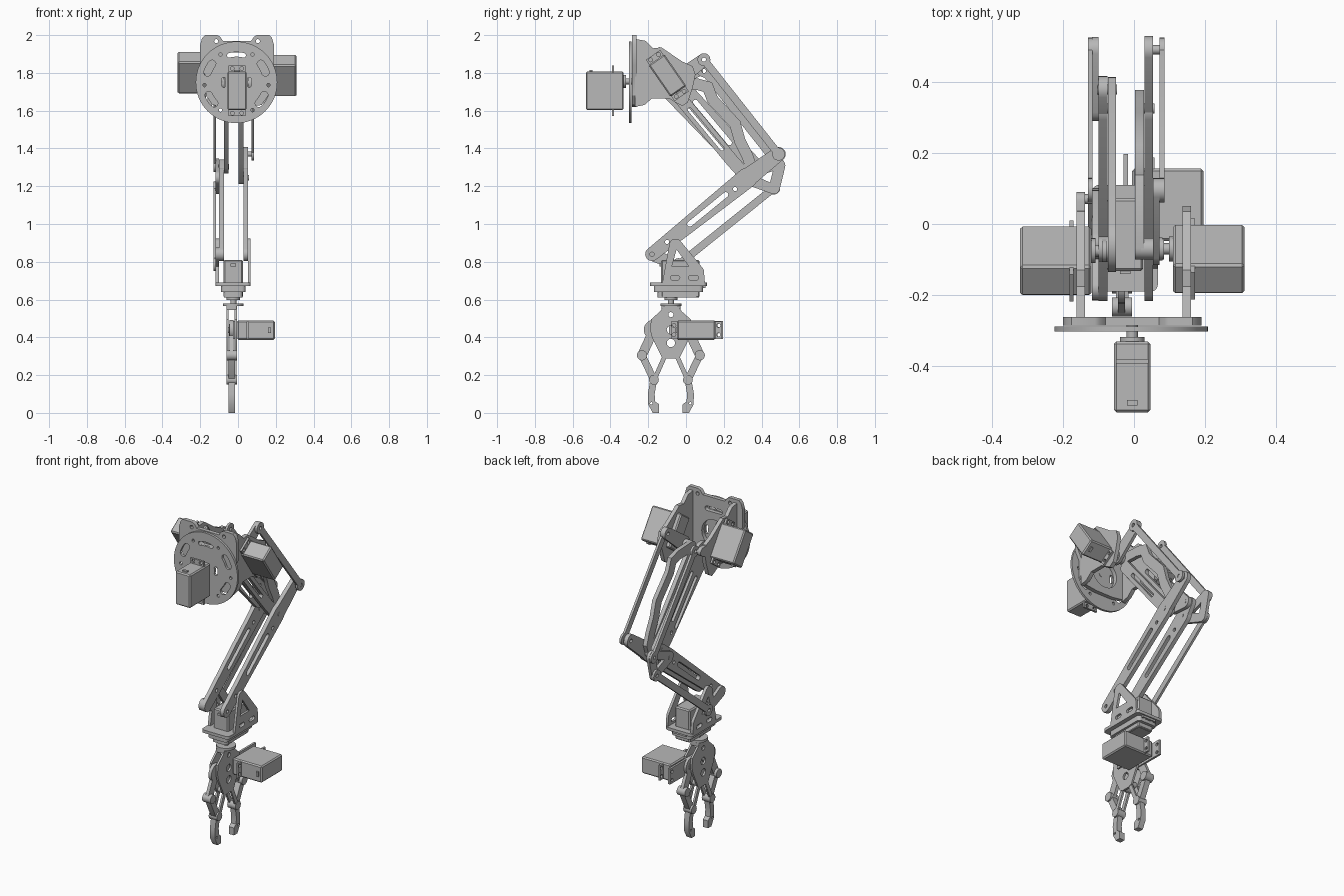
import bpy, bmesh, math
from mathutils import Vector, Matrix
from mathutils.geometry import convex_hull_2d

cube = bpy.data.objects.get("Cube")
if cube:
    bpy.data.objects.remove(cube, do_unlink=True)

grey = bpy.data.materials.new("plain grey")
grey.use_nodes = True
grey.diffuse_color = (0.48, 0.48, 0.48, 1)
grey.node_tree.nodes["Principled BSDF"].inputs["Base Color"].default_value = grey.diffuse_color

# Plate planes: columns are the world directions of local u, v and thickness
SIDE = Matrix(((0, 0, 1), (1, 0, 0), (0, 1, 0))).to_4x4()
FRONT = Matrix(((1, 0, 0), (0, 0, -1), (0, 1, 0))).to_4x4()
FLAT = Matrix.Identity(4)
made = []


def circle(x, y, r, n=20):
    return [Vector((x + r * math.cos(math.tau * i / n), y + r * math.sin(math.tau * i / n))) for i in range(n)]


def hull(*discs):
    pts = [p for d in discs for p in circle(*d)]
    return [pts[i] for i in convex_hull_2d(pts)]


def stroke(path, w):
    """Outline of a round-ended bar of half width w along a path."""
    p = [Vector(q) for q in path]
    d = [(b - a).normalized() for a, b in zip(p, p[1:])]
    side = lambda t: Vector((-t.y, t.x))
    mid = []
    for i in range(1, len(p) - 1):
        n = side((d[i - 1] + d[i]).normalized())
        mid.append((p[i], n * (w / n.dot(side(d[i])))))

    def cap(c, t):
        return [c + w * (math.cos(a) * side(t) + math.sin(a) * t) for a in [math.pi * k / 8 for k in range(9)]]
    return [c + o for c, o in mid] + cap(p[-1], d[-1]) + [c - o for c, o in reversed(mid)] + cap(p[0], -d[0])


def plate(name, plane, lo, hi, outline, holes=(), chamfer=0):
    """Flat sheet with holes, filling lo..hi along the plane's thickness."""
    cu = bpy.data.curves.new(name, 'CURVE')
    cu.dimensions, cu.fill_mode, cu.extrude = '2D', 'BOTH', abs(hi - lo) / 2
    for ring in [outline, *holes]:
        sp = cu.splines.new('POLY')
        sp.points.add(len(ring) - 1)
        for pt, q in zip(sp.points, ring):
            pt.co = (q[0], q[1], 0, 1)
        sp.use_cyclic_u = True
    tmp = bpy.data.objects.new(name, cu)
    bpy.context.collection.objects.link(tmp)
    mesh = bpy.data.meshes.new_from_object(tmp.evaluated_get(bpy.context.evaluated_depsgraph_get()))
    bpy.data.objects.remove(tmp, do_unlink=True)
    bm = bmesh.new()
    bm.from_mesh(mesh)
    bmesh.ops.remove_doubles(bm, verts=bm.verts, dist=1e-5)
    bmesh.ops.recalc_face_normals(bm, faces=bm.faces)
    if chamfer:
        bmesh.ops.dissolve_limit(bm, angle_limit=.01, verts=bm.verts, edges=bm.edges)
        bmesh.ops.bevel(bm, geom=bm.edges[:], offset=chamfer, segments=1, affect='EDGES')
    bm.to_mesh(mesh)
    bm.free()
    mesh.materials.clear()
    mesh.materials.append(grey)
    ob = bpy.data.objects.new(name, mesh)
    bpy.context.collection.objects.link(ob)
    shift = (lo + hi) / 2 * (-1 if plane is FRONT else 1)
    ob.matrix_world = plane @ Matrix.Translation((0, 0, shift))
    made.append(ob)
    return ob


def rod(name, x0, x1, y, z, r):
    plate(name, SIDE, x0, x1, circle(y, z, r))


def servo(name, origin, shaft, along):
    """Servo whose shaft leaves origin; the body is offset towards 'along'."""
    z, x = Vector(shaft), Vector(along).normalized()
    m = Matrix((x, z.cross(x), z)).transposed().to_4x4()
    m.translation = origin

    def box(part, x0, x1, w, z0, z1, holes=(), chamfer=0):
        ring = [(x0, -w), (x1, -w), (x1, w), (x0, w)]
        ob = plate(name + part, FLAT, z0, z1, ring, holes, chamfer)
        ob.matrix_world = m @ ob.matrix_world
    box("_body", -.052, .152, .051, -.2, 0, chamfer=.007)
    ears = [circle(u, v, .01, 12) for u in (-.068, .168) for v in (-.025, .025)]
    box("_flange", -.083, .183, .046, -.062, -.05, ears)
    box("_cable_exit", -.06, -.049, .015, -.18, -.165)
    for part, r, z0, z1 in (("_boss", .035, 0, .012), ("_shaft", .016, 0, .045), ("_horn", .032, .03, .042)):
        ob = plate(name + part, FLAT, z0, z1, circle(0, 0, r))
        ob.matrix_world = m @ ob.matrix_world


# Key joints in the side plane; the right elbow sits a little higher
S, E, F = (-.07, 1.745), (.325, 1.245), (-.18, .84)
R = (.378, 1.303)
D, C = (.49, 1.37), (.095, 1.87)
J, A = (.49, 1.31), (.095, 1.81)
K, L = (.465, 1.19), (-.04, .785)
hole = lambda p, r=.011: circle(*p, r, 12)

# Base disc with ring slots and the tabbed mounting plate behind it
ctr = (-.008, 1.75)


def arc_slot(mid, spread, r, w):
    angles = [math.radians(mid + spread * k / 4) for k in range(-4, 5)]
    return stroke([(ctr[0] + r * math.cos(a), ctr[1] + r * math.sin(a)) for a in angles], w)


slots = [arc_slot(a, 9, .162, .02) for a in (28, 152, 214, 326)] + [arc_slot(90, 15, .148, .012)]
slots += [arc_slot(a, 14, .07, .01) for a in (0, 180)]
slots += [hole((ctr[0] + .17 * math.cos(a), ctr[1] + .17 * math.sin(a)), .009)
          for a in [math.radians(d) for d in (60, 120, 185, 240, 300, 355)]]
plate("base_disc", FRONT, -.302, -.288, circle(*ctr, .216, 64), slots)
half = [(0, 1.97), (.075, 1.97), (.09, 1.992), (.105, 2), (.17, 2), (.185, 1.985), (.195, 1.95),
        (.195, 1.84), (.165, 1.78), (.165, 1.68), (.13, 1.63), (.06, 1.62)]
ring = [(x - .005, z) for x, z in half] + [(-x - .005, z) for x, z in reversed(half[1:])]
plate("mounting_plate", FRONT, -.286, -.262, ring,
      [circle(*ctr, .085, 32), stroke([(-.05, 1.895), (.04, 1.895)], .014)]
      + [hole((x, 1.968)) for x in (-.115, .105)])

# Shoulder side brackets
bracket = [(-.27, 1.98), (-.215, 1.97), (-.175, 1.93), (-.13, 1.935), (-.02, 1.86), (.035, 1.835), (.05, 1.79),
           (.035, 1.72), (.01, 1.645), (-.02, 1.625), (-.06, 1.645), (-.09, 1.665), (-.18, 1.665), (-.22, 1.63), (-.27, 1.62)]
for name, x in (("right", -.15), ("left", .148)):
    plate(name + "_shoulder_bracket", SIDE, x - .012, x + .012, bracket)
plate("level_rod_anchor", SIDE, -.162, -.138, hull((0, 1.79, .04), (.065, 1.805, .025)))
rod("level_rod_pin", -.15, -.116, .07, 1.805, .014)

# Servos
tilt = (0, -.57, .82)
servo("base_servo", (-.005, -.33, ctr[1] + .005), (0, 1, 0), (0, 0, -1))
servo("left_shoulder_servo", (.11, *S), (-1, 0, 0), tilt)
servo("right_shoulder_servo", (-.12, S[0] - .005, S[1] + .015), (1, 0, 0), tilt)
servo("wrist_servo", (-.025, -.08, .61), (0, 0, -1), (0, 1, 0))
servo("gripper_servo", (-.005, .004, .438), (-1, 0, 0), (0, 1, 0))

# Upper arm: slotted bar on one side, wavy bar over a straight rail on the other
plate("right_upper_arm", SIDE, -.073, -.05, hull((-.06, 1.72, .075), (.285, 1.32, .045), (*R, .035)),
      [stroke([(.01, 1.60), (.2, 1.375)], .013), stroke([(.05, 1.645), (.23, 1.43)], .013),
       hole(R), hole((.245, 1.355)), hole((.285, 1.41))])
wave = [S, (.06, 1.74), (.115, 1.725), (.14, 1.66), (.2, 1.595), (.26, 1.53), (.285, 1.44), (.325, 1.36), (.345, 1.3), E]
plate("left_upper_arm", SIDE, .003, .028, stroke(wave, .03), [hole(E)])
plate("left_arm_rail", SIDE, .003, .028, stroke([(-.05, 1.69), (.24, 1.34), E], .034),
      [stroke([(.02, 1.605), (.19, 1.40)], .011)])
rod("shoulder_hub_left", .02, .085, *S, .03)
rod("shoulder_hub_right", -.1, -.05, *S, .035)
rod("elbow_pin_left", .003, .057, *E, .014)
rod("elbow_pin_right", -.102, -.048, *R, .014)
rod("triangle_pin", -.12, -.073, *E, .014)

# Forearm plates
window = [stroke([(.02, 1.0), (.21, 1.155)], .014), hole(E), hole(F), hole((-.1, .905)), hole((.26, 1.185))]
for name, x0, x1, tip in (("left", .029, .054, D), ("right", -.1, -.075, R)):
    plate(name + "_forearm", SIDE, x0, x1, hull((*F, .036), (.2, 1.145, .048), (*E, .054)), window)
    plate(name + "_forearm_lever", SIDE, x0, x1, hull((*E, .05), (*tip, .038)), [hole(tip), hole(E)])

# Parallel linkage: crank, rods and elbow triangle
plate("crank", SIDE, .054, .072, hull((*S, .045), (*C, .034)), [hole(C)])
bars = (("drive_rod", .072, .086, C, D, .02), ("level_rod_upper", -.13, -.116, A, J, .02),
        ("level_rod_lower", -.13, -.116, K, L, .02))
for name, x0, x1, p, q, w in bars:
    plate(name, SIDE, x0, x1, stroke([p, q], w), [hole(p), hole(q)])
    for end, c in (("start", p), ("end", q)):
        plate(f"{name}_{end}_eye", SIDE, x0, x1, circle(*c, .034), [hole(c)])
rod("drive_pin", .05, .082, *D, .013)
plate("elbow_triangle", SIDE, -.118, -.1, hull((*E, .036), (*J, .036), (*K, .032)),
      [[(.375, 1.25), (.46, 1.28), (.445, 1.22)]])

# Wrist bracket
for name, x0, x1 in (("left", .052, .067), ("right", -.118, -.1)):
    plate(name + "_wrist_plate", SIDE, x0, x1, hull((-.055, .888, .034), (-.11, .69, .015), (.07, .75, .025), (.085, .69, .015)),
          [[(-.075, .775), (-.05, .865), (.015, .775)], stroke([(-.07, .715), (-.045, .715)], .012),
           stroke([(.025, .715), (.055, .715)], .012)])
plate("right_wrist_lug", SIDE, -.118, -.1, hull((*F, .035), (-.09, .8, .03)), [hole(F)])
rod("wrist_pin_right", -.118, -.075, *F, .013)
rod("wrist_pin_left", .029, .06, -.07, .9, .013)


def slab(name, x0, x1, y0, y1, z0, z1, r=.02):
    corners = [(x, y, r) for x in (x0 + r, x1 - r) for y in (y0 + r, y1 - r)]
    plate(name, FLAT, z0, z1, hull(*corners))


slab("wrist_top_plate", -.118, .067, -.19, .11, .672, .69)
slab("wrist_lower_plate", -.09, .04, -.17, .09, .64, .672)
slab("wrist_bearing", -.075, .025, -.15, .07, .612, .64)
plate("wrist_flange", FLAT, .565, .58, circle(-.025, -.08, .055, 32))

# Gripper body: two matching plates and the servo mount
mid = -.08
edge = [(.035, .565), (.06, .535), (.105, .495), (.11, .44), (.1, .4), (.07, .34), (.05, .298), (.03, .288)]
body = [(mid + y, z) for y, z in edge] + [(mid - y, z) for y, z in reversed(edge)]
cuts = [circle(mid, .44, .022), circle(mid, .37, .022), hole((mid, .52), .014)] + [hole((mid + s * .03, .31)) for s in (-1, 1)]
for name, x0, x1 in (("left", -.018, -.006), ("right", -.062, -.05)):
    plate(name + "_gripper_plate", SIDE, x0, x1, body, cuts)
slab("gripper_mount", -.062, -.006, -.13, -.03, .545, .567, .008)
plate("servo_mount", SIDE, -.03, -.017, [(-.09, .392), (.197, .392), (.197, .487), (-.09, .487)],
      [hole((.177, z), .01) for z in (.413, .463)])

# Mirrored gears, links and fingers
jaw = [(.072, .18), (.108, .18), (.122, .1), (.12, .045), (.096, 0), (.062, 0), (.062, .045), (.083, .06), (.086, .1)]
for name, s in (("rear", 1), ("front", -1)):
    at = lambda y, z: (mid + s * y, z)
    plate(name + "_gear", SIDE, -.045, -.025, circle(*at(.09, .44), .053, 32), [hole(at(.09, .44))])
    plate(name + "_drive_link", SIDE, -.045, -.025, stroke([at(.095, .43), at(.153, .305)], .025), [hole(at(.153, .305))])
    for x in (-.06, -.02):
        plate(name + "_strut", SIDE, x, x + .012, stroke([at(.028, .31), at(.088, .175)], .012))
    plate(name + "_finger", SIDE, -.05, -.015, stroke([at(.153, .305), at(.09, .175)], .019))
    plate(name + "_jaw", SIDE, -.05, -.015, [at(*p) for p in jaw], [hole(at(.103, .05), .007)])
    for i, (y, z, r) in enumerate(((.153, .305, .027), (.09, .175, .026), (.028, .31, .018))):
        rod(f"{name}_knuckle_{i}", -.062, -.006, *at(y, z), r)

# Shading with sharp edges kept
bpy.ops.object.select_all(action='DESELECT')
for ob in made:
    ob.select_set(True)
bpy.context.view_layer.objects.active = made[0]
bpy.ops.object.shade_smooth_by_angle(angle=math.radians(30))
